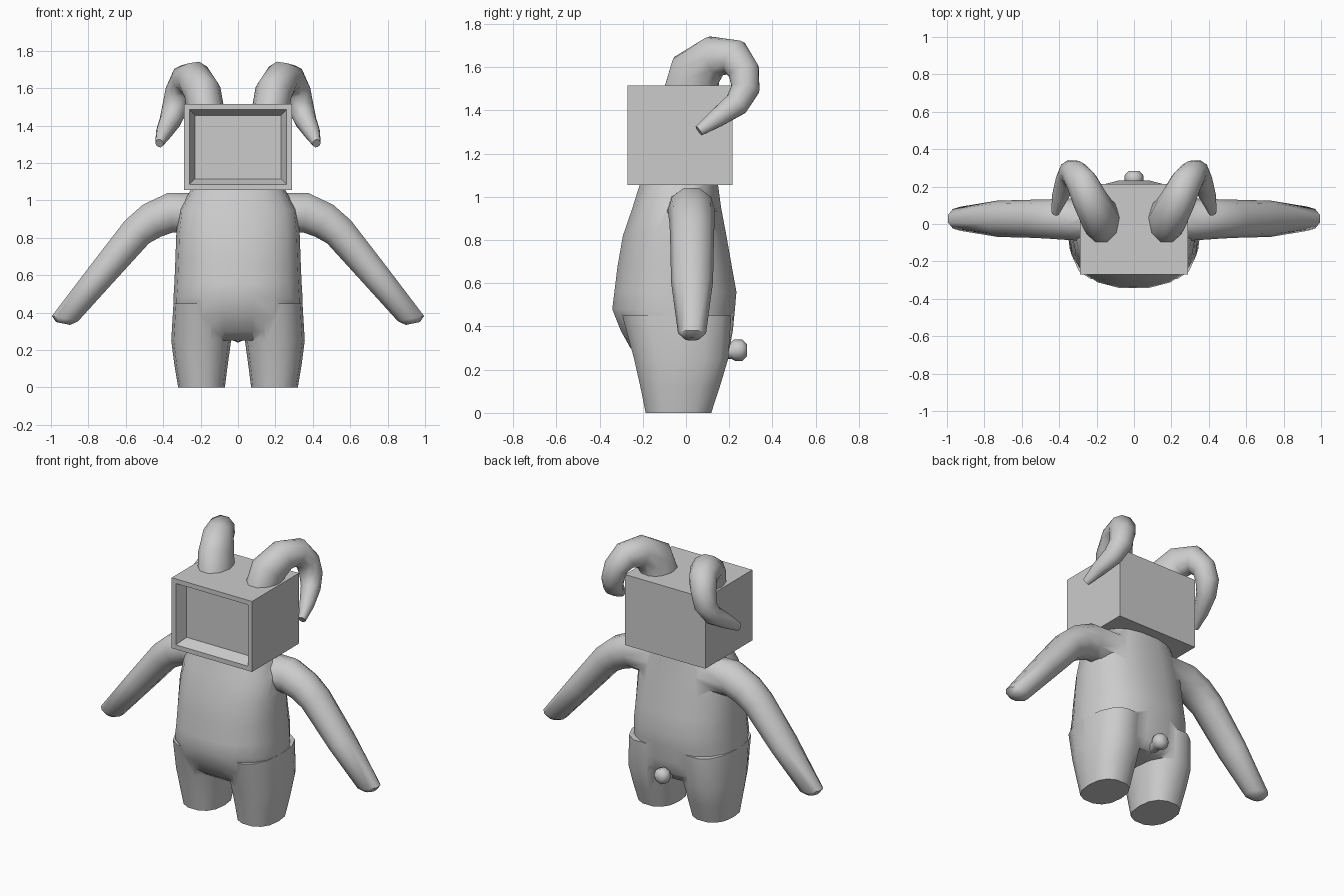
import bpy, bmesh, math
from mathutils import Vector

if "Cube" in bpy.data.objects:
    bpy.data.objects.remove(bpy.data.objects["Cube"])

grey = bpy.data.materials.new("plain grey")
grey.diffuse_color = (0.6, 0.6, 0.6, 1)
grey.use_nodes = True
grey.node_tree.nodes["Principled BSDF"].inputs["Base Color"].default_value = grey.diffuse_color


def finish(name, bm, mirror=False):
    bmesh.ops.recalc_face_normals(bm, faces=bm.faces)
    mesh = bpy.data.meshes.new(name)
    bm.to_mesh(mesh)
    bm.free()
    ob = bpy.data.objects.new(name, mesh)
    bpy.context.collection.objects.link(ob)
    mesh.materials.append(grey)
    bpy.context.view_layer.objects.active = ob
    if mirror:
        ob.modifiers.new("mirror", 'MIRROR').use_mirror_merge = False
        bpy.ops.object.modifier_apply(modifier="mirror")
    return ob


def smooth(ob, angle):
    bpy.ops.object.select_all(action='DESELECT')
    ob.select_set(True)
    bpy.context.view_layer.objects.active = ob
    bpy.ops.object.shade_smooth_by_angle(angle=math.radians(angle))


def loft(name, rings, ref, sides=10, power=2.0, axis=None, end=None, mirror=False):
    """Skin rings of (x, y, z, radius along ref, radius across)."""
    bm = bmesh.new()
    pts = [Vector(r[:3]) for r in rings]
    loops = []
    for i, r in enumerate(rings):
        t = Vector(axis) if axis else pts[min(i + 1, len(pts) - 1)] - pts[max(i - 1, 0)]
        if end and i >= len(rings) - 2:
            t = Vector(end)
        t.normalize()
        u = Vector(ref)
        u = (u - t * u.dot(t)).normalized()
        v = t.cross(u)
        loop = []
        for k in range(sides):
            a = math.tau * k / sides
            c, s = math.cos(a), math.sin(a)
            c = math.copysign(abs(c) ** (2 / power), c)
            s = math.copysign(abs(s) ** (2 / power), s)
            loop.append(bm.verts.new(pts[i] + u * c * r[3] + v * s * r[4]))
        loops.append(loop)
    for a, b in zip(loops, loops[1:]):
        for k in range(sides):
            n = (k + 1) % sides
            bm.faces.new((a[k], a[n], b[n], b[k]))
    bm.faces.new(loops[0])
    bm.faces.new(loops[-1])
    return finish(name, bm, mirror)


X, Y, Z = (1, 0, 0), (0, 1, 0), (0, 0, 1)

# Torso with a round belly: height, half width, front y, back y
torso = [(.25, .27, -.19, .17), (.30, .325, -.26, .205), (.38, .345, -.305, .22),
         (.48, .345, -.345, .23), (.56, .34, -.335, .237), (.68, .335, -.32, .215),
         (.82, .33, -.295, .19), (.95, .315, -.25, .165), (1.06, .25, -.215, .15)]
body = loft("body", [(0, (f + b) / 2, z, w, (b - f) / 2) for z, w, f, b in torso],
            X, 18, 2.4, axis=Z)

# Stubby legs: height, inner x, outer x, front y, back y
leg = [(0, .07, .32, -.19, .12), (.12, .055, .34, -.215, .16),
       (.25, .037, .357, -.245, .20), (.45, .03, .345, -.30, .215)]
legs = loft("legs", [((i + o) / 2, (f + b) / 2, z, (o - i) / 2, (b - f) / 2)
                     for z, i, o, f, b in leg], X, 14, 2.4, axis=Z, mirror=True)

# Arms hanging outward
arms = loft("arms", [(.16, .025, .93, .12, .115), (.36, .025, .935, .11, .112),
                     (.46, .027, .892, .105, .103), (.54, .028, .832, .102, .093),
                     (.73, .028, .605, .097, .08), (.925, .028, .368, .065, .075),
                     (.935, .028, .342, .035, .04)],
            Y, 10, end=(.2, 0, -.98), mirror=True)

# Merge limbs into the body
for limb in (legs, arms):
    mod = body.modifiers.new("join", 'BOOLEAN')
    mod.operation, mod.solver, mod.object = 'UNION', 'EXACT', limb
    bpy.context.view_layer.objects.active = body
    bpy.ops.object.modifier_apply(modifier="join")
    bpy.data.objects.remove(limb)
smooth(body, 55)

# Box head with a recessed front
bm = bmesh.new()
bmesh.ops.create_cube(bm, size=1)
for v in bm.verts:
    v.co = (v.co.x * .58, v.co.y * .485 - .0275, v.co.z * .46 + 1.285)
bm.normal_update()
front = [f for f in bm.faces if f.normal.y < -.9]
bmesh.ops.inset_region(bm, faces=front, thickness=.03, use_even_offset=True)
bmesh.ops.inset_region(bm, faces=front, thickness=.03, depth=-.07, use_even_offset=True)
smooth(finish("head", bm), 35)

# Curled horns
horns = loft("horns", [(.17, .02, 1.46, .10, .135), (.19, .045, 1.58, .10, .125),
                       (.235, .13, 1.65, .095, .098), (.28, .225, 1.645, .085, .085),
                       (.315, .268, 1.58, .075, .075), (.335, .275, 1.50, .07, .068),
                       (.36, .235, 1.43, .06, .06), (.395, .145, 1.365, .045, .045),
                       (.42, .06, 1.305, .022, .026)], X, 10, mirror=True)
smooth(horns, 55)

# Small bobbed tail
tail = loft("tail", [(0, .14, .28, .035, .035), (0, .205, .285, .035, .035),
                     (0, .225, .29, .05, .05), (0, .26, .29, .05, .05),
                     (0, .283, .29, .028, .028)], X, 8)
smooth(tail, 60)
